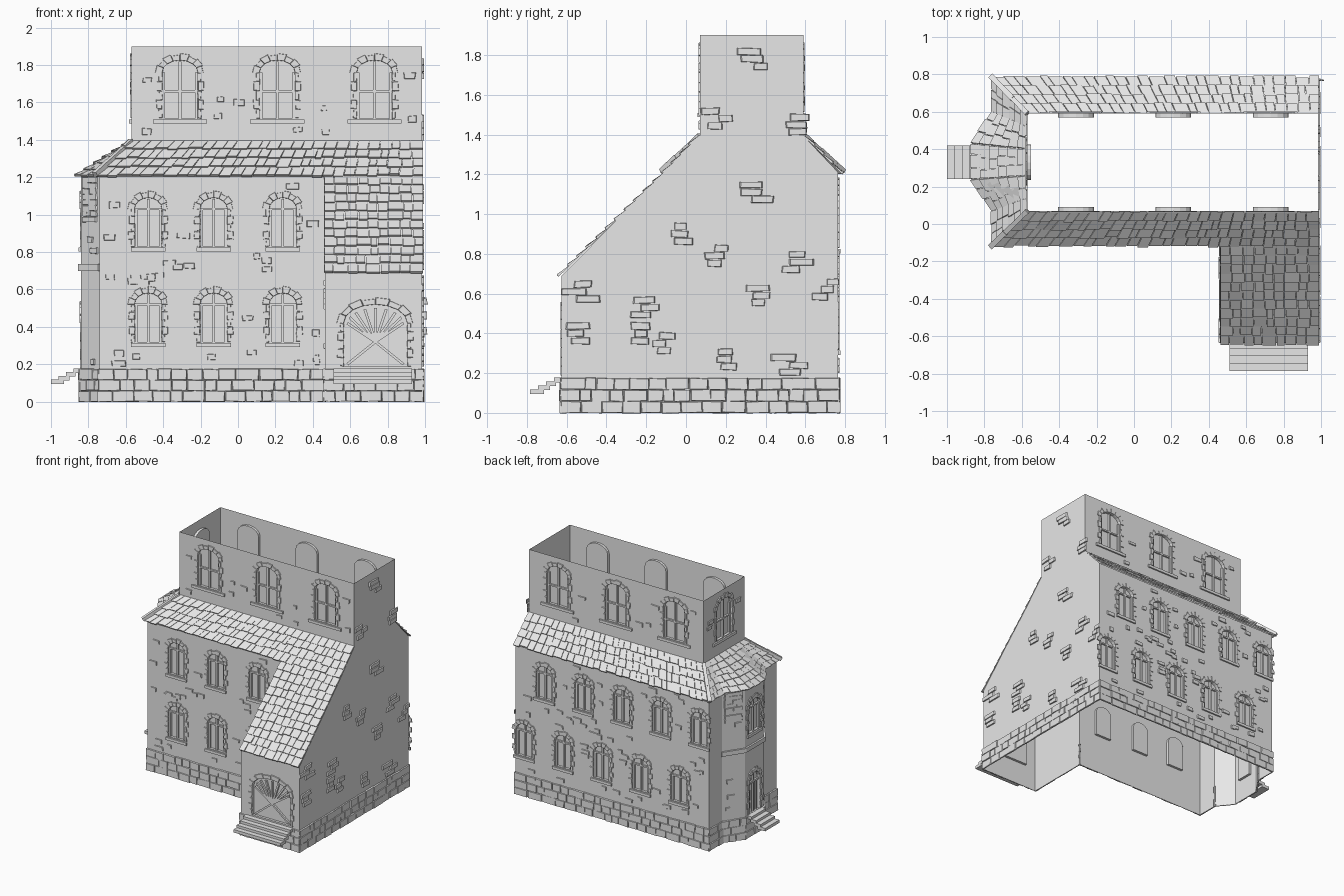
import bpy, bmesh, random
from math import pi, sin, cos
from mathutils import Vector, Matrix
from mathutils.geometry import tessellate_polygon

random.seed(4)
rnd = random.uniform
if "Cube" in bpy.data.objects:
    bpy.data.objects.remove(bpy.data.objects["Cube"])

stone_mat = bpy.data.materials.new("pale grey stone")
stone_mat.use_nodes = True
GREY = (0.8, 0.8, 0.8, 1)
stone_mat.diffuse_color = GREY
for node in stone_mat.node_tree.nodes:
    if node.type == 'BSDF_PRINCIPLED':
        node.inputs["Base Color"].default_value = GREY


def finish(name, bm):
    me = bpy.data.meshes.new(name)
    bm.to_mesh(me)
    bm.free()
    me.materials.append(stone_mat)
    bpy.context.collection.objects.link(bpy.data.objects.new(name, me))


def wall_frame(p, q):
    """Local axes of a wall: x along it, y up, z outward."""
    p, q = Vector((*p, 0)), Vector((*q, 0))
    u = (q - p).normalized()
    n = Vector((u.y, -u.x, 0))
    M = Matrix((u, (0, 0, 1), n)).transposed().to_4x4()
    M.translation = p - u * p.dot(u)
    return M, p.dot(u), q.dot(u)


def slab(bm, M, pts, d0, d1, shrink=1.0):
    c = sum((Vector(p) for p in pts), Vector((0, 0))) / len(pts)
    lo = [bm.verts.new(M @ Vector((*p, d0))) for p in pts]
    hi = [bm.verts.new(M @ Vector((*(c + (Vector(p) - c) * shrink), d1))) for p in pts]
    bm.faces.new(hi)
    for i in range(len(pts)):
        j = (i + 1) % len(pts)
        bm.faces.new((lo[i], lo[j], hi[j], hi[i]))


def rect(x0, x1, z0, z1, jit=0.0):
    return [(x + rnd(-jit, jit), z + rnd(-jit, jit))
            for x, z in ((x0, z0), (x1, z0), (x1, z1), (x0, z1))]


def stone(bm, M, x, z, w, h, d=0.008):
    slab(bm, M, rect(x - w / 2, x + w / 2, z - h / 2, z + h / 2, 0.003), 0, d, 0.9)


def beam(bm, M, a, b, width, d0, d1):
    a, b = Vector(a), Vector(b)
    t = (b - a).normalized() * width / 2
    n = Vector((-t.y, t.x))
    slab(bm, M, [a - n, b - n, b + n, a + n], d0, d1)


def courses(bm, M, x0, x1, z0, z1, rows, w, d):
    h = (z1 - z0) / rows
    for r in range(rows):
        x = x0
        while x < x1 - 0.005:
            e = x + w * rnd(0.6, 1.5)
            if x1 - e < w * 0.4:
                e = x1
            slab(bm, M, rect(x, e, z0 + r * h, z0 + (r + 1) * h, 0.003), 0, d * rnd(0.7, 1.2), 0.93)
            x = e


ARC = 8


def arc_point(o, k, grow=0.0):
    cx, z0, w, spring, rise, kind = o
    a = pi * k / ARC
    return (cx + (w / 2 + grow) * cos(a), spring + (rise + grow) * sin(a))


def opening_outline(o):
    cx, z0, w = o[:3]
    return [(cx - w / 2, z0), (cx + w / 2, z0)] + [arc_point(o, k) for k in range(ARC + 1)]


def dress_opening(bm, M, o):
    cx, z0, w, spring, rise, kind = o
    # recessed leaf, arch stones and jamb stones
    slab(bm, M, opening_outline(o), 0, -0.02)
    for k in range(ARC):
        g = 0.03 + 0.008 * (k % 2)
        slab(bm, M, [arc_point(o, k), arc_point(o, k, g), arc_point(o, k + 1, g),
                     arc_point(o, k + 1)], 0, 0.007, 0.92)
    n = 5
    h = (spring - z0) / n
    for k in range(n):
        jw = 0.032 if k % 2 else 0.018
        for s in (-1, 1):
            stone(bm, M, cx + s * (w + jw) / 2, z0 + (k + 0.5) * h, jw, h, 0.006)
    # joinery
    back, face = -0.02, -0.006
    if kind == "gate":
        hub = (cx, z0 + 0.13)
        for k in range(ARC + 1):
            beam(bm, M, hub, arc_point(o, k, -0.02), 0.014, back, face)
        for s in (-1, 1):
            beam(bm, M, hub, (cx + s * (w / 2 - 0.02), z0 + 0.01), 0.014, back, face)
        return
    top = spring + rise * 0.9
    beam(bm, M, (cx, z0), (cx, top), 0.014, back, face)
    if kind == "door":
        for s in (-1, 1):
            for f in (0.17, 0.33):
                beam(bm, M, (cx + s * w * f, z0), (cx + s * w * f, spring), 0.01, back, face - 0.005)
        beam(bm, M, (cx - w / 2, spring), (cx + w / 2, spring), 0.014, back, face)
        return
    bar = spring - (0.1 if kind == "tall" else 0)
    beam(bm, M, (cx - w / 2, bar), (cx + w / 2, bar), 0.012, back, face)
    for s in (-1, 1):
        x = cx + s * (w / 2 - 0.008)
        beam(bm, M, (x, z0), (x, spring), 0.014, back, face)
    sill = w / 2 + (0.05 if kind == "tall" else 0.02)
    slab(bm, M, rect(cx - sill, cx + sill, z0 - 0.028, z0 - 0.006), 0, 0.012)


def build_wall(name, p, q, base, h0, h1, openings=(), ridge=(), loose=0, clusters=()):
    M, x0, x1 = wall_frame(p, q)
    bm = bmesh.new()
    outer = [(x0, base), (x1, base), (x1, h1), *ridge, (x0, h0)]
    loops = [outer] + [opening_outline(o) for o in openings]
    flat = [pt for lp in loops for pt in lp]
    verts = [bm.verts.new(M @ Vector((*pt, 0))) for pt in flat]
    for t in tessellate_polygon([[Vector((*pt, 0)) for pt in lp] for lp in loops]):
        a, b, c = (Vector(flat[i]) for i in t)
        area = (b - a).cross(c - a)
        if abs(area) > 1e-9:
            bm.faces.new([verts[i] for i in (t if area > 0 else t[::-1])])
    for o in openings:
        dress_opening(bm, M, o)
    # loose raised stones, kept clear of the openings
    for _ in range(loose):
        x, z = rnd(x0 + 0.04, x1 - 0.04), rnd(max(base, 0.17) + 0.03, min(h0, h1) - 0.04)
        if all(abs(x - o[0]) > o[2] / 2 + 0.07 or not o[1] - 0.05 < z < o[3] + o[4] + 0.06
               for o in openings):
            stone(bm, M, x, z, rnd(0.03, 0.075), rnd(0.025, 0.035))
    for x, z in clusters:
        for k in range(3):
            stone(bm, M, x + rnd(-0.05, 0.05), z + (k - 1) * 0.037, rnd(0.06, 0.13), 0.034, 0.01)
    # rubble plinth
    if base == 0:
        courses(bm, M, x0 - 0.008, x1 + 0.008, 0, 0.175, 3, 0.085, 0.011)
    finish(name, bm)


def small(x, z):
    return (x, z, 0.145, z + 0.2, 0.06, "small")


def tall(x):
    return (x, 1.515, 0.19, 1.76, 0.065, "tall")


# ---- main shell, walked anticlockwise ----
LOW, HIGH = 0.32, 0.83
EAVE, WING, TOP = 1.21, 0.69, 1.395
plan = [(-0.74, -0.095), (0.465, -0.095), (0.465, -0.625), (0.985, -0.625), (0.985, 0.765),
        (-0.74, 0.765), (-0.74, 0.6), (-0.84, 0.45), (-0.84, 0.21), (-0.74, 0.08)]
heights = [WING if y < -0.5 else EAVE for x, y in plan]
names = ["front_wall", "wing_side_wall", "wing_front_wall", "gable_wall", "back_wall", "end_wall_back",
         "bay_side_back", "bay_front", "bay_side_front", "end_wall_front"]
details = {
    "front_wall": dict(loose=75, openings=[small(x, z) for x in (-0.48, -0.13, 0.24) for z in (LOW, HIGH)]),
    "wing_side_wall": dict(loose=8),
    "wing_front_wall": dict(loose=8, openings=[(0.735, 0.19, 0.34, 0.42, 0.1, "gate")]),
    "gable_wall": dict(ridge=[(0.59, TOP), (0.07, TOP)], clusters=[
        (0.36, 1.11), (0.36, 0.59), (0.17, 0.79), (0.17, 0.27), (0.54, 0.76), (0.54, 0.24), (-0.52, 0.61),
        (-0.2, 0.53), (-0.27, 0.4), (-0.12, 0.35), (-0.58, 0.4), (0.7, 0.62), (0.0, 0.9)]),
    "back_wall": dict(loose=110, openings=[small(0.345 * k - 0.215 + s, z)
                                           for k in range(-2, 3) for s, z in ((0, LOW), (0.18, HIGH))]),
    "bay_front": dict(openings=[(-0.33, 0.18, 0.13, 0.42, 0.08, "door"), small(-0.33, HIGH)]),
    "bay_side_back": dict(loose=5), "bay_side_front": dict(loose=5),
}
for i, name in enumerate(names):
    j = (i + 1) % len(plan)
    build_wall(name, plan[i], plan[j], 0, heights[i], heights[j], **details.get(name, {}))

# ---- bay string course and upper stone courses ----
bm = bmesh.new()
for i in (6, 7, 8):
    M, x0, x1 = wall_frame(plan[i], plan[i + 1])
    slab(bm, M, rect(x0 - 0.006, x1 + 0.006, 0.7, 0.735), 0, 0.014)
    if i != 7:
        courses(bm, M, x0 + 0.02, x1 - 0.02, 0.96, 1.2, 8, 0.1, 0.009)
finish("bay_string_course", bm)

# ---- upper storey, open at the top ----
box = [(-0.57, 0.07), (0.985, 0.07), (0.985, 0.59), (-0.57, 0.59)]
upper = [("upper_front_wall", dict(loose=22, openings=[tall(x) for x in (-0.31, 0.21, 0.73)])),
         ("upper_gable_wall", dict(clusters=[(0.36, 1.78), (0.17, 1.48), (0.53, 1.45)])),
         ("upper_back_wall", dict(loose=22, openings=[tall(x) for x in (-0.73, -0.21, 0.31)])),
         ("upper_end_wall", dict(loose=8, openings=[tall(-0.33)]))]
for i, (name, extra) in enumerate(upper):
    build_wall(name, box[i], box[(i + 1) % 4], TOP - 0.01, 1.9, 1.9, **extra)


# ---- shingled roofs ----
def shingles(bm, a, b, c, d, rows, w=0.06):
    a, b, c, d = map(Vector, (a, b, c, d))
    n = (b - a).cross(d - a).normalized()
    bm.faces.new([bm.verts.new(v) for v in (a, b, c, d)])

    def at(s, t, lift):
        return a.lerp(d, t).lerp(b.lerp(c, t), s) + n * lift
    for r in range(rows):
        width = (a.lerp(d, r / rows) - b.lerp(c, r / rows)).length
        count = max(1, round(width / w))
        cuts = [0] + [(k + rnd(-0.25, 0.25)) / count for k in range(1, count)] + [1]
        for s0, s1 in zip(cuts, cuts[1:]):
            t0, t1 = (r + rnd(-0.12, 0.08)) / rows, min(1, (r + 1.1) / rows)
            g, lift = 0.03 * (s1 - s0), rnd(0.01, 0.016)
            ring = ((s0 + g, t0), (s1 - g, t0), (s1 - g, t1), (s0 + g, t1))
            lo = [bm.verts.new(at(s, t, 0)) for s, t in ring]
            hi = [bm.verts.new(at(*st, l)) for st, l in zip(ring, (lift, lift, 0.003, 0.003))]
            bm.faces.new(hi)
            for k in range(4):
                m = (k + 1) % 4
                bm.faces.new((lo[k], lo[m], hi[m], hi[k]))


def roof(name, *args):
    bm = bmesh.new()
    shingles(bm, *args)
    finish(name, bm)


E = 1.205
roof("front_roof", (-0.755, -0.11, E), (0.99, -0.11, E), (0.99, 0.07, TOP), (-0.57, 0.07, TOP), 4)
roof("wing_roof", (0.46, -0.635, WING), (0.99, -0.635, WING), (0.99, -0.11, E), (0.46, -0.11, E), 11)
roof("back_roof", (0.99, 0.78, E), (-0.755, 0.78, E), (-0.57, 0.59, TOP), (0.99, 0.59, TOP), 4)
eave = [(-0.755, 0.78), (-0.755, 0.6), (-0.868, 0.43), (-0.868, 0.24), (-0.755, 0.07), (-0.755, -0.11)]
head = [0.59, 0.52, 0.4, 0.26, 0.14, 0.07]
bm = bmesh.new()
for i in range(5):
    shingles(bm, (*eave[i], E), (*eave[i + 1], E), (-0.57, head[i + 1], TOP), (-0.57, head[i], TOP), 6)
finish("bay_roof", bm)

# hip caps
bm = bmesh.new()
for a, b in (((-0.765, -0.12, E + 0.01), (-0.57, 0.07, TOP)), ((-0.765, 0.79, E + 0.01), (-0.57, 0.59, TOP))):
    a, b = Vector(a), Vector(b)
    turn = (b - a).to_track_quat('X', 'Z').to_matrix().to_4x4()
    for k in range(5):
        mid = a.lerp(b, (k + 0.5) / 5)
        size = Matrix.Diagonal(((b - a).length / 5, rnd(0.024, 0.03), rnd(0.02, 0.028), 1))
        bmesh.ops.create_cube(bm, size=1, matrix=Matrix.Translation(mid) @ turn @ size)
finish("hip_caps", bm)

# ---- entrance steps ----
for name, i, x0, x1 in (("wing_steps", 2, 0.51, 0.93), ("bay_steps", 7, -0.42, -0.24)):
    M = wall_frame(plan[i], plan[i + 1])[0]
    bm = bmesh.new()
    for k in range(4):
        z = 0.178 - 0.02 * k
        bmesh_rect = rect(x0, x1, z - 0.024, z)
        slab(bm, M, bmesh_rect, 0.03 * k, 0.04 * (k + 1))
        slab(bm, M, bmesh_rect[::-1], 0.04 * (k + 1), 0.03 * k)
    finish(name, bm)
